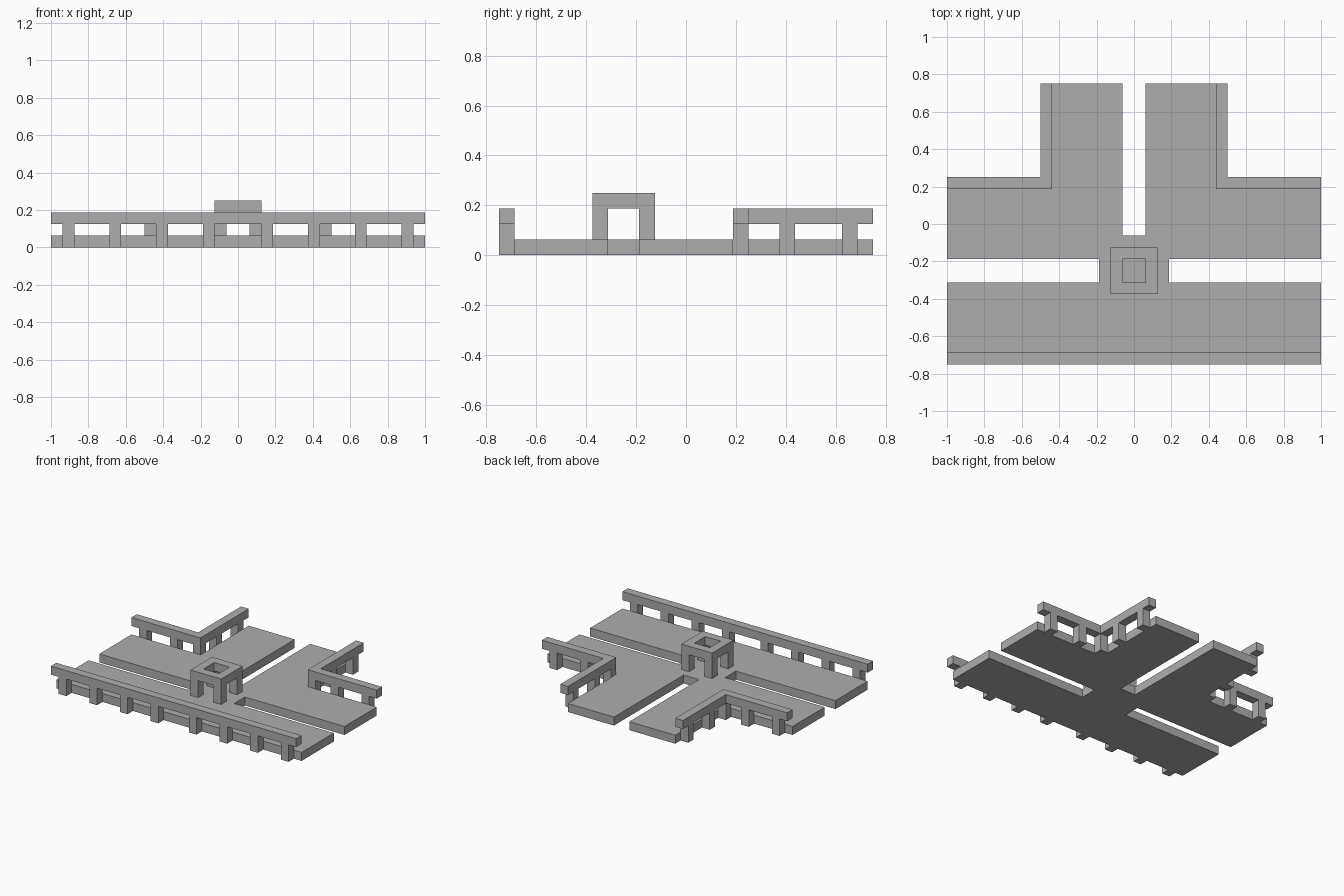
import bpy
import bmesh
from mathutils import Vector

U = 1 / 16  # layout module: every part is a whole number of modules

cube = bpy.data.objects.get("Cube")
if cube:
    bpy.data.objects.remove(cube, do_unlink=True)

stone = bpy.data.materials.new("plain grey")
stone.use_nodes = True
grey = (0.42, 0.42, 0.42, 1)
stone.diffuse_color = grey
stone.node_tree.nodes["Principled BSDF"].inputs["Base Color"].default_value = grey


def finish(name, bm):
    """Scale from modules to units and link the part."""
    bmesh.ops.recalc_face_normals(bm, faces=bm.faces)
    bmesh.ops.scale(bm, vec=Vector((U, U, U)), verts=bm.verts)
    mesh = bpy.data.meshes.new(name)
    bm.to_mesh(mesh)
    bm.free()
    mesh.materials.append(stone)
    obj = bpy.data.objects.new(name, mesh)
    bpy.context.collection.objects.link(obj)
    return obj


def extrude_up(bm, faces, height):
    result = bmesh.ops.extrude_face_region(bm, geom=faces, use_keep_orig=True)
    verts = [v for v in result["geom"] if isinstance(v, bmesh.types.BMVert)]
    bmesh.ops.translate(bm, vec=Vector((0, 0, height)), verts=verts)


def prism(name, outline, bottom, top):
    bm = bmesh.new()
    face = bm.faces.new([bm.verts.new((x, y, bottom)) for x, y in outline])
    extrude_up(bm, [face], top - bottom)
    return finish(name, bm)


def box(name, x, y, bottom, top, width=1, depth=1):
    return prism(name, [(x, y), (x + width, y), (x + width, y + depth), (x, y + depth)],
                 bottom, top)


def mirrored(points, side):
    return [(side * x, y) for x, y in points]


# Deck: one slab with two side slots and one rear slot
half = [(16, -11), (16, -5), (3, -5), (3, -3), (16, -3),
        (16, 3), (7, 3), (7, 12), (1, 12), (1, -1)]
prism("deck", half + mirrored(half[::-1], -1), 0, 1)

# Front railing
box("front_rail", -16, -12, 2, 3, width=32)
for i in range(4):
    x = 2 + 4 * i
    box("front_post_left", x, -12, 0, 2)
    box("front_post_right", -x - 1, -12, 0, 2)

# L-shaped rear railings
corner = [(7, 3), (16, 3), (16, 4), (8, 4), (8, 12), (7, 12)]
for side, label in ((1, "left"), (-1, "right")):
    prism("rear_rail_" + label, mirrored(corner, side), 2, 3)
    for x, y in ((7, 3), (10, 3), (14, 3), (7, 6), (7, 10)):
        box("rear_post_" + label, x if side > 0 else -x - 1, y, 0, 2)

# Central frame: square ring on four corner legs
bm = bmesh.new()
bmesh.ops.create_grid(bm, x_segments=4, y_segments=4, size=2)
bmesh.ops.translate(bm, vec=Vector((0, -4, 3)), verts=bm.verts)
middle = [f for f in bm.faces
          if max(abs(f.calc_center_median().x), abs(f.calc_center_median().y + 4)) < 1]
bmesh.ops.delete(bm, geom=middle, context="FACES")
extrude_up(bm, bm.faces[:], 1)
bmesh.ops.dissolve_limit(bm, angle_limit=0.01, verts=bm.verts, edges=bm.edges)
finish("frame_top", bm)
for x in (-2, 1):
    for y in (-6, -3):
        box("frame_leg", x, y, 1, 3)
